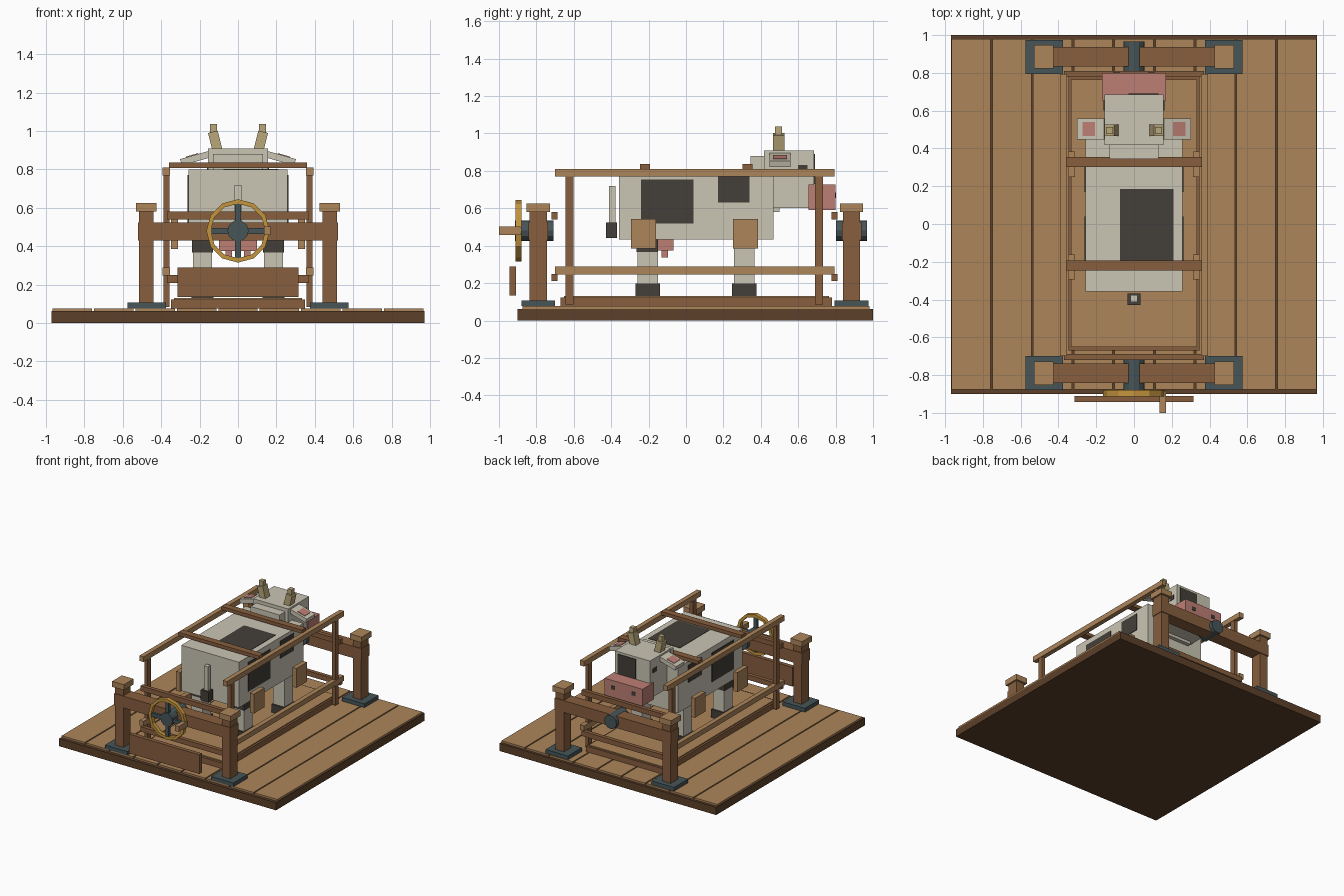
import bpy, bmesh, math
from mathutils import Matrix, Vector

if "Cube" in bpy.data.objects:
    bpy.data.objects.remove(bpy.data.objects["Cube"])


def material(name, hex_code):
    def linear(c):
        return c / 12.92 if c < 0.04045 else ((c + 0.055) / 1.055) ** 2.4
    rgb = [linear(int(hex_code[i:i + 2], 16) / 255) for i in (0, 2, 4)]
    m = bpy.data.materials.new(name)
    m.use_nodes = True
    m.diffuse_color = (*rgb, 1)
    bsdf = m.node_tree.nodes["Principled BSDF"]
    bsdf.inputs["Base Color"].default_value = (*rgb, 1)
    bsdf.inputs["Roughness"].default_value = 0.9
    return m


LIGHT = material("light wood", "AD855A")
BROWN = material("brown wood", "875F3E")
DARK = material("dark wood", "5C4029")
CREAM = material("cream hide", "CAC5B4")
BLACK = material("charcoal hide", "443F39")
PINK = material("pink skin", "BD7F75")
HORN = material("horn", "B8A77A")
STEEL = material("blue grey steel", "475558")
GOLD = material("brass", "C4953D")


def finish(name, bm, mat):
    bmesh.ops.recalc_face_normals(bm, faces=bm.faces)
    mesh = bpy.data.meshes.new(name)
    bm.to_mesh(mesh)
    bm.free()
    mesh.materials.append(mat)
    ob = bpy.data.objects.new(name, mesh)
    bpy.context.collection.objects.link(ob)
    return ob


def box(name, mat, x, y, z, tilt=0):
    """Box from (low, high) ranges, tilted about the y axis through its centre."""
    bm = bmesh.new()
    size = [r[1] - r[0] for r in (x, y, z)]
    mid = Vector([(r[0] + r[1]) / 2 for r in (x, y, z)])
    turn = Matrix.Translation(mid) @ Matrix.Rotation(tilt, 4, 'Y')
    bmesh.ops.create_cube(bm, size=1, matrix=turn @ Matrix.Diagonal((*size, 1)))
    return finish(name, bm, mat)


def pair(name, mat, x, y, z, tilt=0):
    """The same box on the left (+x) and the right (-x)."""
    box("left_" + name, mat, x, y, z, tilt)
    box("right_" + name, mat, (-x[1], -x[0]), y, z, -tilt)


def rod(name, mat, radius, y, z, sides=12):
    """Cylinder lying along y."""
    bm = bmesh.new()
    place = Matrix.Translation((0, sum(y) / 2, z)) @ Matrix.Rotation(math.pi / 2, 4, 'X')
    bmesh.ops.create_cone(bm, cap_ends=True, segments=sides, radius1=radius,
                          radius2=radius, depth=y[1] - y[0], matrix=place)
    return finish(name, bm, mat)


# Plank floor
box("floor_base", DARK, (-.97, .97), (-.9, 1), (0, .062))
pitch = 1.94 / 9
for i in range(9):
    left = -.97 + i * pitch
    box(f"floor_plank_{i + 1}", LIGHT, (left + .005, left + pitch - .005), (-.875, .98), (.06, .077))

# End frames: foot plates, posts, caps, beam and axle
AXLE_Z = .48
for end, mid in (("front", -.79), ("back", .885)):
    def span(half):
        return (mid - half, mid + half)
    pair(end + "_foot_plate", STEEL, (.375, .575), span(.09), (.077, .108))
    pair(end + "_post", BROWN, (.44, .515), span(.046), (.1, .585))
    pair(end + "_post_cap", LIGHT, (.425, .53), span(.062), (.58, .625))
    box(end + "_beam", BROWN, (-.52, .52), span(.052), (.43, .525))
    rod(end + "_axle", STEEL, .055, span(.082), AXLE_Z)

# Hand wheel: rim, spokes, hub and crank handle
bm = bmesh.new()
corners = [(.142, -.912), (.165, -.912), (.165, -.88), (.142, -.88)]
verts = [bm.verts.new((r, y, AXLE_Z)) for r, y in corners]
edges = [bm.edges.new((verts[i], verts[(i + 1) % 4])) for i in range(4)]
bmesh.ops.spin(bm, geom=verts + edges, cent=(0, 0, AXLE_Z), axis=(0, 1, 0),
               angle=2 * math.pi, steps=12)
bmesh.ops.remove_doubles(bm, verts=bm.verts, dist=.0005)
finish("wheel_rim", bm, GOLD)
box("wheel_spoke_upright", STEEL, (-.015, .015), (-.907, -.885), (AXLE_Z - .147, AXLE_Z + .147))
box("wheel_spoke_level", STEEL, (-.147, .147), (-.906, -.886), (AXLE_Z - .015, AXLE_Z + .015))
rod("wheel_hub", STEEL, .055, (-.914, -.86), AXLE_Z)
box("crank_handle", LIGHT, (.135, .17), (-1, -.885), (.458, .502))

# Front board
box("front_board", BROWN, (-.315, .315), (-.943, -.91), (.135, .29))

# Cage: deck, posts, rails, end bars and top bars
box("cage_sill", BROWN, (-.348, .348), (-.67, .78), (.077, .122))
box("cage_deck", LIGHT, (-.333, .333), (-.652, .765), (.1, .13))
for end, y in (("front", -.622), ("back", .712)):
    pair(end + "_cage_post", BROWN, (.358, .388), (y - .021, y + .021), (.085, .775))
for level, z in (("lower", .268), ("upper", .79)):
    pair(level + "_side_rail", LIGHT, (.355, .392), (-.7, .795), (z - .021, z + .021))
for end, y in (("front", -.703), ("back", .793)):
    for level, z in (("lower", .23), ("upper", .56)):
        box(f"{end}_{level}_end_bar", BROWN, (-.37, .37), (y - .016, y + .016), (z - .02, z + .02))
for end, y in (("front", -.22), ("back", .328)):
    box(end + "_top_bar", BROWN, (-.36, .36), (y - .027, y + .027), (.808, .836))
for end, y in (("front", -.228), ("back", .317)):
    pair(end + "_side_pad", LIGHT, (.312, .348), (y - .067, y + .067), (.385, .542))

# Cow body with hide patches
box("body", CREAM, (-.258, .258), (-.357, .468), (.432, .8))
box("back_patch", BLACK, (-.075, .21), (-.195, .185), (.797, .803))
pair("flank_patch", BLACK, (.256, .263), (-.24, .04), (.52, .755))
pair("shoulder_patch", BLACK, (.256, .263), (.17, .34), (.63, .77))

# Legs and hooves
for end, y in (("rear", -.205), ("fore", .312)):
    pair(end + "_leg", CREAM, (.135, .235), (y - .055, y + .055), (.17, .44))
    pair(end + "_hoof", BLACK, (.127, .243), (y - .066, y + .066), (.128, .197))
pair("rear_leg_patch", BLACK, (.13, .24), (-.265, -.15), (.367, .436))

# Udder and tail
box("udder", PINK, (-.1, .1), (-.155, -.067), (.375, .436))
pair("teat", PINK, (.03, .065), (-.13, -.095), (.337, .38))
box("tail", CREAM, (-.018, .018), (-.412, -.376), (.52, .72))
box("tail_tuft", BLACK, (-.035, .035), (-.428, -.368), (.442, .525))

# Neck, head and face
box("neck", CREAM, (-.13, .13), (.345, .5), (.58, .88))
box("head", CREAM, (-.157, .157), (.418, .685), (.602, .908))
box("face_patch", BLACK, (-.03, .13), (.683, .69), (.73, .89))
box("snout", PINK, (-.17, .17), (.655, .8), (.59, .727))
pair("nostril", BLACK, (.075, .11), (.798, .803), (.655, .685))
pair("eye", BLACK, (.155, .161), (.6, .65), (.797, .832))

# Ears with pink plates, and two-step horns
slope = math.radians(16)
pair("ear", CREAM, (.15, .3), (.447, .558), (.84, .875), slope)
pair("ear_inner", PINK, (.205, .272), (.465, .54), (.868, .876), slope)
pair("horn", HORN, (.092, .144), (.466, .526), (.89, .998), math.radians(14))
pair("horn_tip", HORN, (.11, .147), (.477, .514), (.98, 1.037))
